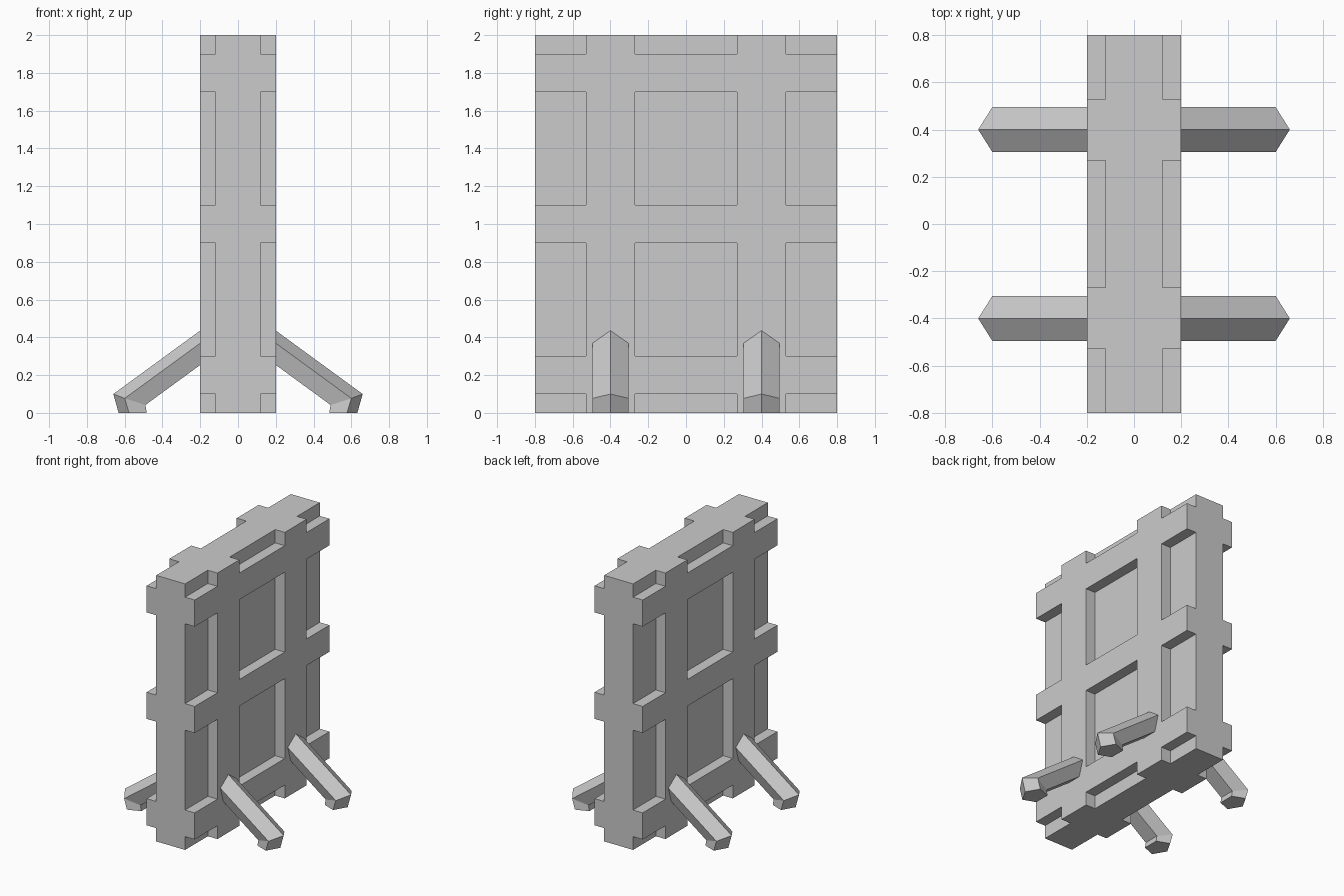
import bpy
import bmesh
from mathutils import Vector

cube = bpy.data.objects.get("Cube")
if cube:
    bpy.data.objects.remove(cube, do_unlink=True)

# Single flat material
grey = bpy.data.materials.new("plain grey")
grey.use_nodes = True
colour = (0.6, 0.6, 0.6, 1)
grey.diffuse_color = colour
grey.node_tree.nodes["Principled BSDF"].inputs["Base Color"].default_value = colour


def finish(bm, name):
    bmesh.ops.remove_doubles(bm, verts=bm.verts, dist=0.0001)
    bmesh.ops.dissolve_limit(bm, angle_limit=0.01, verts=bm.verts, edges=bm.edges)
    bmesh.ops.recalc_face_normals(bm, faces=bm.faces)
    mesh = bpy.data.meshes.new(name)
    bm.to_mesh(mesh)
    bm.free()
    mesh.materials.append(grey)
    obj = bpy.data.objects.new(name, mesh)
    bpy.context.collection.objects.link(obj)
    return obj


# Panel: a slab with a raised lattice of bars and posts on both faces,
# skinned from a coarse block layout
cuts = [
    [-0.2, -0.12, 0.12, 0.2],
    [-0.8, -0.53, -0.27, 0.27, 0.53, 0.8],
    [0, 0.1, 0.3, 0.9, 1.1, 1.7, 1.9, 2],
]


def solid(cell):
    if any(c < 0 or c >= len(cuts[a]) - 1 for a, c in enumerate(cell)):
        return False
    i, j, k = cell
    return i == 1 or j % 2 == 1 or k % 2 == 1


bm = bmesh.new()
cells = [(i, j, k) for i in range(3) for j in range(5) for k in range(7)]
for cell in filter(solid, cells):
    for axis in range(3):
        for side in (0, 1):
            neighbour = list(cell)
            neighbour[axis] += 2 * side - 1
            if solid(neighbour):
                continue
            u, v = (axis + 1) % 3, (axis + 2) % 3
            corners = []
            for du, dv in ((0, 0), (1, 0), (1, 1), (0, 1)):
                p = Vector()
                p[axis] = cuts[axis][cell[axis] + side]
                p[u] = cuts[u][cell[u] + du]
                p[v] = cuts[v][cell[v] + dv]
                corners.append(bm.verts.new(p))
            bm.faces.new(corners)
finish(bm, "lattice_panel")

# Legs: five-sided struts that bend to a short upright foot;
# each profile gives (x, z) of the ridge, flanks and underside
knee = [(0.66, 0.1), (0.6, 0.077), (0.49, 0.042)]
foot = [(0.632, 0), (0.577, 0), (0.483, 0)]
root = [(x - 0.5, z + 0.365) for x, z in knee]


def make_leg(name, sx, y):
    bm = bmesh.new()
    rings = []
    for ridge, flank, under in (root, knee, foot):
        points = [(ridge, 0), (flank, 0.095), (under, 0.059),
                  (under, -0.059), (flank, -0.095)]
        rings.append([bm.verts.new((sx * x, y + dy, z)) for (x, z), dy in points])
    for a, b in zip(rings, rings[1:]):
        for n in range(5):
            m = (n + 1) % 5
            bm.faces.new((a[n], a[m], b[m], b[n]))
    bm.faces.new(rings[0])
    bm.faces.new(rings[-1])
    return finish(bm, name)


for side, sx in (("left", 1), ("right", -1)):
    for end, y in (("front", -0.4), ("back", 0.4)):
        make_leg(f"{end}_{side}_leg", sx, y)
